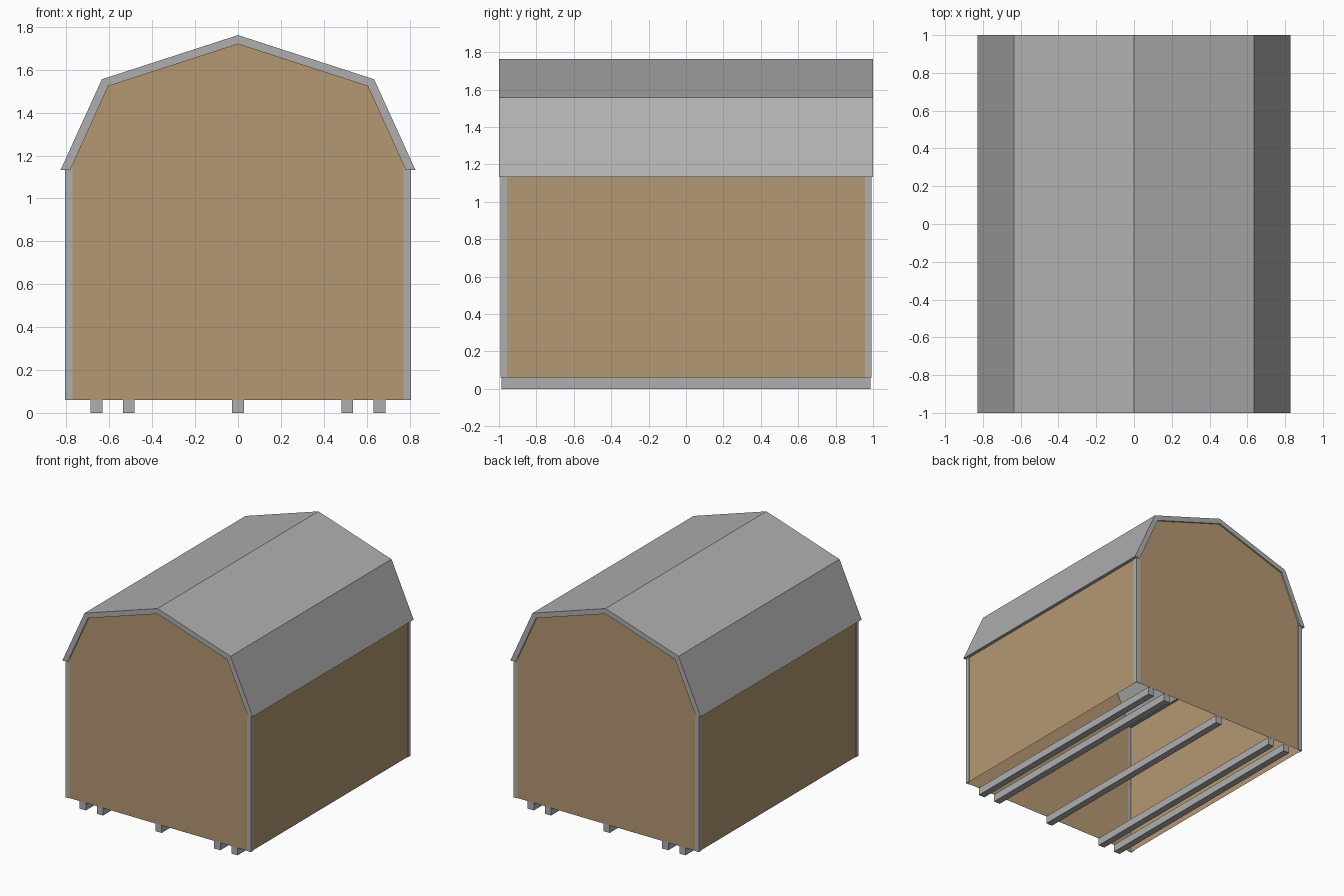
import bpy, bmesh

if "Cube" in bpy.data.objects:
    bpy.data.objects.remove(bpy.data.objects["Cube"])


def material(name, rgb):
    m = bpy.data.materials.new(name)
    m.diffuse_color = (*rgb, 1)
    m.use_nodes = True
    m.node_tree.nodes["Principled BSDF"].inputs["Base Color"].default_value = m.diffuse_color
    return m


TAN = material("tan boards", (0.46, 0.31, 0.17))
GREY = material("grey trim", (0.43, 0.43, 0.43))


def finish(name, bm, mat):
    me = bpy.data.meshes.new(name)
    bm.to_mesh(me)
    bm.free()
    me.materials.append(mat)
    ob = bpy.data.objects.new(name, me)
    bpy.context.collection.objects.link(ob)
    return ob


def extrude(name, rings, d, mat):
    """Prism from a planar outline along vector d."""
    bm = bmesh.new()
    f = bm.faces.new([bm.verts.new(p) for p in rings])
    ext = bmesh.ops.extrude_face_region(bm, geom=[f], use_keep_orig=True)
    vs = [v for v in ext["geom"] if isinstance(v, bmesh.types.BMVert)]
    bmesh.ops.translate(bm, verts=vs, vec=d)
    bmesh.ops.recalc_face_normals(bm, faces=bm.faces)
    return finish(name, bm, mat)


def mirrored(half):
    """Right half from the ridge down -> full symmetric line."""
    return [(-x, z) for x, z in reversed(half) if x > 0] + half


# Walls: thin sheets, open at the bottom and under the roof
WX, WY, Z0 = 0.802, 0.988, 0.06
gable = mirrored([(0, 1.725), (0.61, 1.528), (0.785, 1.14), (WX, 1.14), (WX, Z0)])
bm = bmesh.new()
for s in (-1, 1):
    pts = [(x * -s, s * WY, z) for x, z in gable]
    bm.faces.new([bm.verts.new(p) for p in pts][::-1])
    side = [(s * WX, -s * WY, Z0), (s * WX, s * WY, Z0),
            (s * WX, s * WY, 1.14), (s * WX, -s * WY, 1.14)]
    bm.faces.new([bm.verts.new(p) for p in side])
bmesh.ops.remove_doubles(bm, verts=bm.verts, dist=1e-5)
bmesh.ops.recalc_face_normals(bm, faces=bm.faces)
finish("walls", bm, TAN)

# Gambrel roof: thick folded shell
outer = mirrored([(0, 1.762), (0.635, 1.556), (0.828, 1.132)])
inner = mirrored([(0, 1.72), (0.605, 1.524), (0.783, 1.132)])
extrude("roof", [(x, -1, z) for x, z in outer + inner[::-1]], (0, 2, 0), GREY)

# Corner trim: L-shaped strips
T, W = 0.005, 0.035
for sx, nx in ((-1, "left"), (1, "right")):
    for sy, ny in ((-1, "front"), (1, "back")):
        ox, oy = WX + T, WY + T
        ell = [(ox, oy), (ox - W, oy), (ox - W, WY), (WX, WY), (WX, oy - W), (ox, oy - W)]
        extrude(f"{ny}_{nx}_corner_trim", [(sx * x, sy * y, Z0) for x, y in ell],
                (0, 0, 1.135 - Z0), GREY)
        # short wedge carrying the trim up to the roof on the gable face
        extrude(f"{ny}_{nx}_trim_cap",
                [(sx * x, sy * WY, z) for x, z in ((ox - W, 1.135), (0.79, 1.135), (ox - W, 1.165))],
                (0, sy * T, 0), GREY)

# Skids under the building
for i, x in enumerate((-0.66, -0.51, 0, 0.51, 0.66)):
    h = 0.027
    extrude(f"skid_{i + 1}", [(x - h, -0.987, 0), (x + h, -0.987, 0),
                              (x + h, -0.987, Z0), (x - h, -0.987, Z0)],
            (0, 1.974, 0), GREY)
